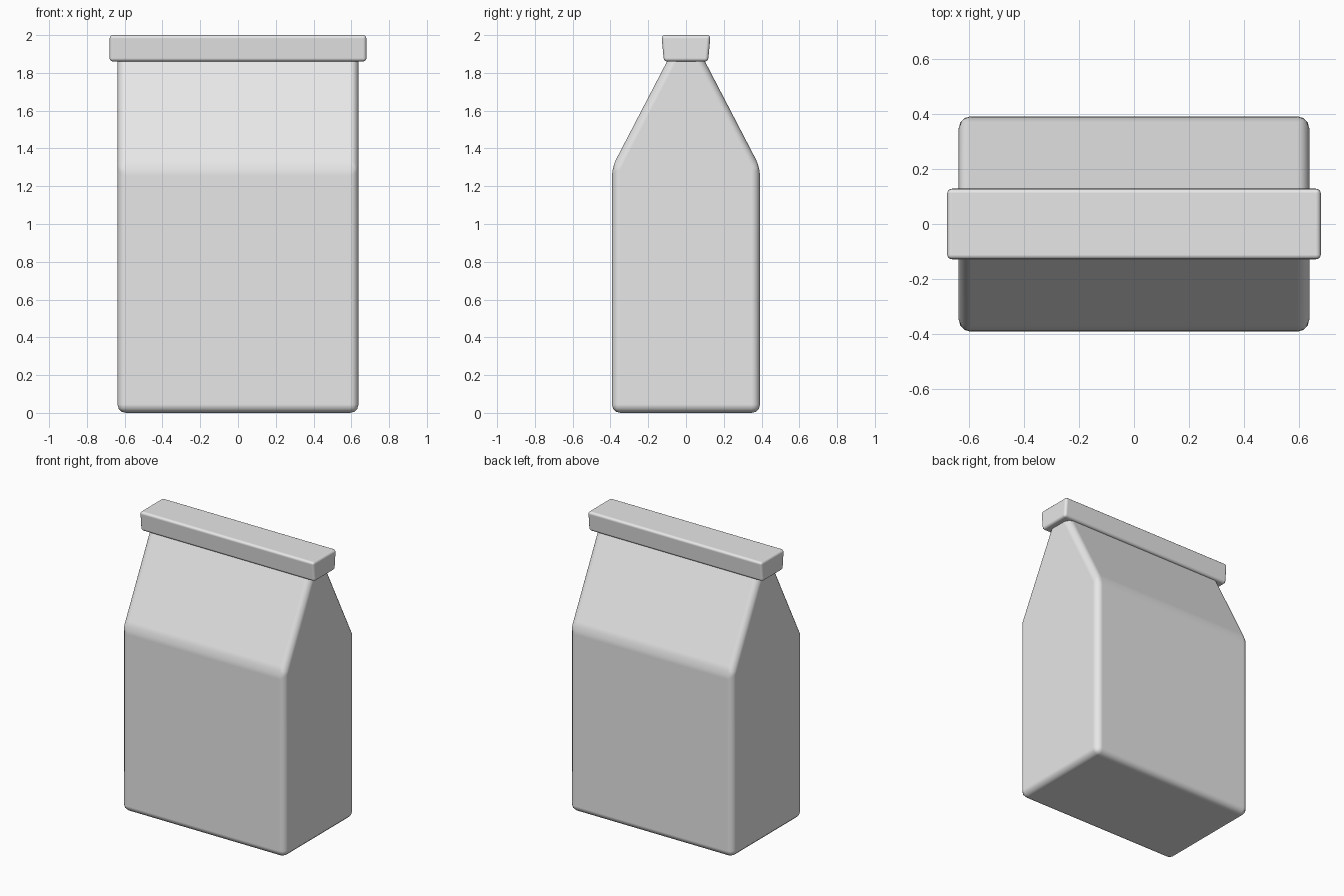
import bpy
import bmesh

# Remove the default cube only
cube = bpy.data.objects.get("Cube")
if cube:
    bpy.data.objects.remove(cube, do_unlink=True)

# Single plain grey
grey = bpy.data.materials.new("light grey")
grey.use_nodes = True
colour = (0.8, 0.8, 0.8, 1)
grey.diffuse_color = colour
grey.node_tree.nodes["Principled BSDF"].inputs["Base Color"].default_value = colour


def extruded_part(name, half_profile, half_width, bevel, segments):
    """Mirror a (y, z) half profile, extrude it along x and round the edges."""
    outline = half_profile + [(-y, z) for y, z in reversed(half_profile)]
    bm = bmesh.new()
    end = bm.faces.new([bm.verts.new((-half_width, y, z)) for y, z in outline])
    out = bmesh.ops.extrude_face_region(bm, geom=[end], use_keep_orig=True)
    moved = [v for v in out["geom"] if isinstance(v, bmesh.types.BMVert)]
    bmesh.ops.translate(bm, verts=moved, vec=(2 * half_width, 0, 0))
    bmesh.ops.recalc_face_normals(bm, faces=bm.faces)
    mesh = bpy.data.meshes.new(name)
    bm.to_mesh(mesh)
    bm.free()
    mesh.materials.append(grey)
    obj = bpy.data.objects.new(name, mesh)
    bpy.context.collection.objects.link(obj)
    for face in mesh.polygons:
        face.use_smooth = True

    # Rounded edges with flat shading kept on the large panels
    mod = obj.modifiers.new("rounded_edges", "BEVEL")
    mod.width = bevel
    mod.segments = segments
    mod.limit_method = "ANGLE"
    mod.angle_limit = 0.3
    mod.harden_normals = True
    return obj


# Bag with upright walls and a sloping neck, tucked into the closure
extruded_part("bag_body", [(0.392, 0), (0.392, 1.3), (0.08, 1.9)], 0.638, 0.045, 3)

# Folded closure strip, slightly wider at the top
extruded_part("top_closure", [(0.117, 1.86), (0.13, 2.0)], 0.68, 0.018, 3)
